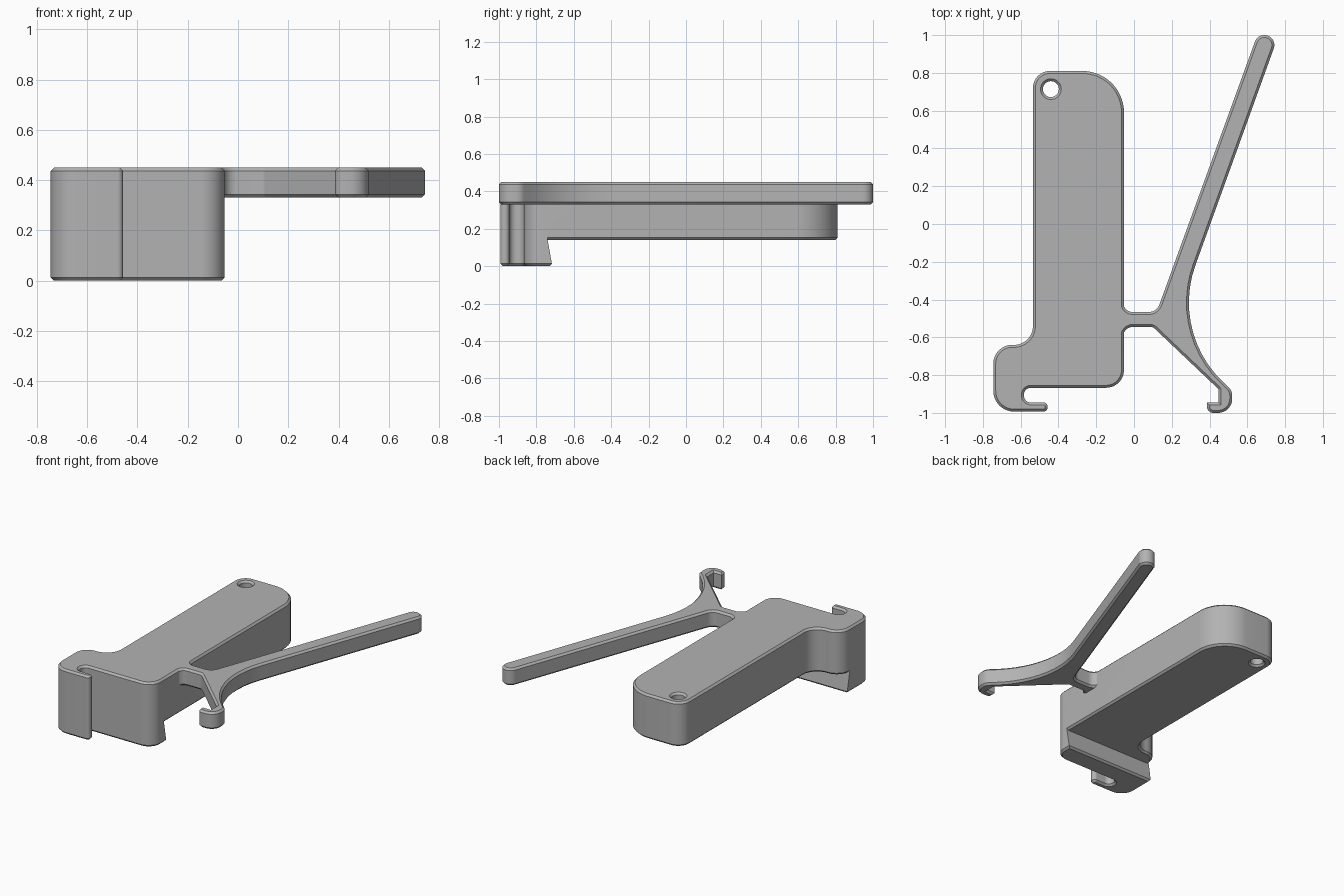
import bpy, bmesh, math
from mathutils import Vector

cube = bpy.data.objects.get("Cube")
if cube:
    bpy.data.objects.remove(cube, do_unlink=True)

CHAMFER = 0.013
TOP, ARM_BASE, STEP = 0.45, 0.33, 0.14

grey = bpy.data.materials.new("plain grey")
grey.use_nodes = True
COLOUR = (0.45, 0.45, 0.45, 1)
grey.diffuse_color = COLOUR
grey.node_tree.nodes["Principled BSDF"].inputs["Base Color"].default_value = COLOUR


def rounded(corners):
    """Counter-clockwise outline with a fillet radius at every corner."""
    out = []
    for i, (x, y, r) in enumerate(corners):
        p = Vector((x, y))
        a = (Vector(corners[i - 1][:2]) - p).normalized()
        b = (Vector(corners[(i + 1) % len(corners)][:2]) - p).normalized()
        if r == 0:
            out.append(p)
            continue
        half = a.angle(b) / 2
        centre = p + (a + b).normalized() * (r / math.sin(half))
        start = p + a * (r / math.tan(half)) - centre
        end = p + b * (r / math.tan(half)) - centre
        sweep = math.pi - 2 * half
        steps = max(4, round(sweep / math.radians(6)))
        for k in range(steps + 1):
            t = k / steps
            out.append(centre + (start * math.sin((1 - t) * sweep)
                                 + end * math.sin(t * sweep)) / math.sin(sweep))
    return out


def inset(outline, d):
    """Move an outline inwards by d with mitred corners."""
    out = []
    for i, p in enumerate(outline):
        e1 = (p - outline[i - 1]).normalized()
        e2 = (outline[(i + 1) % len(outline)] - p).normalized()
        n1, n2 = Vector((-e1.y, e1.x)), Vector((-e2.y, e2.x))
        out.append(p + (n1 + n2) * (d / (1 + n1.dot(n2))))
    return out


def loft(name, outline, levels):
    """Closed solid through (height, inset) copies of one outline."""
    bm = bmesh.new()
    rings = [[bm.verts.new((p.x, p.y, z)) for p in inset(outline, d)] for z, d in levels]
    n = len(outline)
    for low, high in zip(rings, rings[1:]):
        for i in range(n):
            j = (i + 1) % n
            bm.faces.new((low[i], low[j], high[j], high[i]))
    bm.faces.new(rings[0][::-1])
    bm.faces.new(rings[-1])
    mesh = bpy.data.meshes.new(name)
    bm.to_mesh(mesh)
    bm.free()
    mesh.materials.append(grey)
    ob = bpy.data.objects.new(name, mesh)
    bpy.context.collection.objects.link(ob)
    return ob


def plate(name, outline, low, high):
    return loft(name, outline, [(low, CHAMFER), (low + CHAMFER, 0),
                                (high - CHAMFER, 0), (high, CHAMFER)])


def combine(target, tool, operation):
    mod = target.modifiers.new(operation.title(), "BOOLEAN")
    mod.operation, mod.solver, mod.object = operation, "EXACT", tool
    bpy.context.view_layer.objects.active = target
    bpy.ops.object.modifier_apply(modifier=mod.name)
    bpy.data.objects.remove(tool, do_unlink=True)


# Main block with its foot and slotted front hook
block_outline = rounded([
    (-0.745, -0.993, 0.11), (-0.457, -0.993, 0.022), (-0.457, -0.945, 0.022),
    (-0.583, -0.945, 0.037), (-0.583, -0.867, 0.037), (-0.053, -0.867, 0.095),
    (-0.053, 0.81, 0.22), (-0.535, 0.81, 0.09), (-0.535, -0.64, 0.1),
    (-0.745, -0.64, 0.1)])
body = plate("hooked_body", block_outline, 0, TOP)

# Undercut behind the foot: slanted face, chamfered rim on the step
profile = [(-0.74, -0.01), (-0.717, CHAMFER), (-0.742, STEP + CHAMFER),
           (1.1, STEP + CHAMFER), (1.1, -0.01)]
bm = bmesh.new()
face = bm.faces.new([bm.verts.new((-1, y, z)) for y, z in profile])
side = bmesh.ops.extrude_face_region(bm, geom=[face])["geom"]
bmesh.ops.translate(bm, vec=(1.2, 0, 0),
                    verts=[v for v in side if isinstance(v, bmesh.types.BMVert)])
bmesh.ops.recalc_face_normals(bm, faces=bm.faces)
mesh = bpy.data.meshes.new("undercut")
bm.to_mesh(mesh)
bm.free()
mesh.materials.append(grey)
undercut = bpy.data.objects.new("undercut", mesh)
bpy.context.collection.objects.link(undercut)
plug = loft("plug", block_outline, [(STEP, CHAMFER), (STEP + 2 * CHAMFER, -CHAMFER)])
combine(undercut, plug, "DIFFERENCE")
combine(body, undercut, "DIFFERENCE")

# Hanging hole, countersunk at both ends
circle = [Vector((-0.44 + 0.042 * math.cos(a), 0.714 + 0.042 * math.sin(a)))
          for a in (math.tau * k / 48 for k in range(48))]
hole = loft("hole", circle, [
    (STEP - CHAMFER, -2 * CHAMFER), (STEP + CHAMFER, 0),
    (TOP - CHAMFER, 0), (TOP + CHAMFER, -2 * CHAMFER)])
combine(body, hole, "DIFFERENCE")

# Thin forked arm: neck, long lever and short hooked leg
arm_outline = rounded([
    (-0.12, -0.61, 0), (-0.058, -0.61, 0), (-0.054, -0.545, 0.05),
    (0.1, -0.545, 0.03), (0.448, -0.875, 0.01), (0.448, -0.945, 0),
    (0.386, -0.945, 0), (0.386, -1, 0.035), (0.52, -1, 0.075),
    (0.52, -0.883, 0.06), (0.197, -0.573, 0.58), (0.758, 0.979, 0.0525),
    (0.658, 1.015, 0.0525), (0.12, -0.466, 0.06), (-0.054, -0.466, 0.05),
    (-0.058, -0.4, 0), (-0.12, -0.4, 0)])
arm = plate("forked_arm", arm_outline, ARM_BASE, TOP)
combine(body, arm, "UNION")

bpy.ops.object.select_all(action="DESELECT")
body.select_set(True)
bpy.context.view_layer.objects.active = body
bpy.ops.object.shade_smooth_by_angle(angle=math.radians(25))
